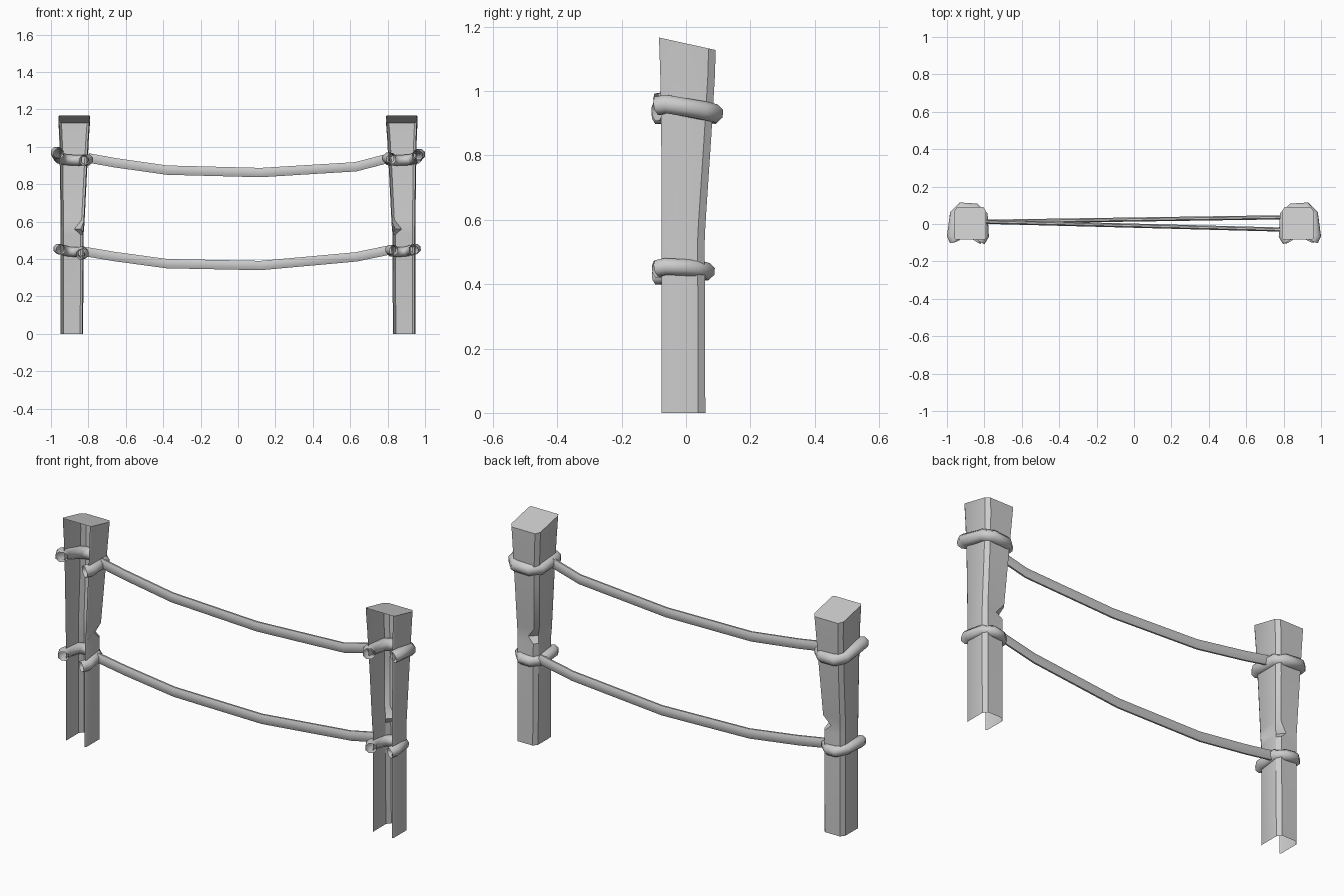
import bpy, bmesh, math
from mathutils import Vector

if "Cube" in bpy.data.objects:
    bpy.data.objects.remove(bpy.data.objects["Cube"])


def finish(name, bm, angle):
    me = bpy.data.meshes.new(name)
    bm.to_mesh(me)
    bm.free()
    ob = bpy.data.objects.new(name, me)
    bpy.context.collection.objects.link(ob)
    bpy.ops.object.select_all(action='DESELECT')
    ob.select_set(True)
    bpy.context.view_layer.objects.active = ob
    bpy.ops.object.shade_smooth_by_angle(angle=math.radians(angle))
    return ob


def skin(bm, rings, closed, flip=False):
    # bridge consecutive rings of vertices
    n = len(rings[0])
    for a, b in zip(rings, rings[1:]):
        for i in range(n if closed else n - 1):
            j = (i + 1) % n
            f = [a[i], a[j], b[j], b[i]]
            bm.faces.new(f[::-1] if flip else f)


def post(name, s):
    # wooden shell: open at the front and bottom, slanted cap, notch on inner back edge
    # levels: z, inner x, outer x, front y, back y, notch depth
    levels = [(0, .828, .948, -.076, .060, 0), (.53, .826, .948, -.076, .058, 0),
              (.56, .823, .948, -.076, .059, .018), (.61, .820, .949, -.076, .062, 0),
              (.85, .808, .952, -.077, .078, 0), (1.05, .797, .956, -.080, .090, 0),
              (1.14, .791, .960, -.084, .092, 0)]
    bm = bmesh.new()
    rings = []
    for k, (z, xi, xo, yf, yb, d) in enumerate(levels):
        prof = [(xo - .006, yf), (xo, yf + .010), (xo, yb - .022), (xo - .016, yb),
                (xi + .016 + d * 2, yb - d * .4), (xi + d, yb - .022 - d),
                (xi, yf + .010), (xi + .006, yf)]
        slope = .22 if k == len(levels) - 1 else 0
        rings.append([bm.verts.new((s * x, y, z + .008 - slope * y if slope else z))
                      for x, y in prof])
    skin(bm, rings, False, s < 0)
    bm.faces.new(rings[-1] if s > 0 else rings[-1][::-1])
    return finish(name, bm, 35)


def rope(name, pts, r_side, r_up, sides=8):
    # sweep an elliptical section along a path
    pts = [Vector(p) for p in pts]
    bm = bmesh.new()
    rings = []
    for i, p in enumerate(pts):
        a = (p - pts[max(i - 1, 0)]).normalized()
        b = (pts[min(i + 1, len(pts) - 1)] - p).normalized()
        t = (a + b).normalized()
        side = t.cross(Vector((0, 0, 1))).normalized()
        up = side.cross(t)
        mitre = 1 / max(t.dot(b if b.length else a), .8)
        ring = []
        for k in range(sides):
            w = 2 * math.pi * (k + .5) / sides
            ring.append(bm.verts.new(p + side * math.cos(w) * r_side * mitre
                                     + up * math.sin(w) * r_up))
        rings.append(ring)
    skin(bm, rings, True)
    bmesh.ops.recalc_face_normals(bm, faces=bm.faces[:])
    return finish(name, bm, 50)


def wrap(name, s, xi, xo, yb, zo, zb, zi, r):
    # horseshoe loop round the sides and back of a post, ends left open in front
    pts = [(xo - .012, -.088, zo - .006), (xo, -.062, zo), (xo - .015, yb - .035, zb + .01),
           (xo - .05, yb, zb), (xi + .045, yb - .004, zb - .003),
           (xi + .006, yb - .04, zb), (xi, -.062, zi), (xi + .018, -.092, zi - .004)]
    rope(name, [(s * x, y, z) for x, y, z in pts], r, r)


# posts
post("left_post", -1)
post("right_post", 1)

# rope loops tied round the posts
wrap("left_upper_loop", -1, .805, .970, .085, .970, .930, .930, .031)
wrap("right_upper_loop", 1, .803, .970, .085, .960, .930, .940, .031)
wrap("left_lower_loop", -1, .825, .960, .062, .455, .440, .428, .028)
wrap("right_lower_loop", 1, .815, .950, .062, .455, .440, .450, .028)

# two sagging flattened ropes between the posts
upper = [(-.80, .940), (-.66, .915), (-.38, .875), (.12, .862), (.63, .893), (.81, .940)]
lower = [(-.82, .440), (-.66, .413), (-.38, .375), (.12, .365), (.63, .411), (.82, .450)]
for name, path, y_end in (("upper_rope", upper, -.03), ("lower_rope", lower, .036)):
    rope(name, [(x, .012 + (y_end - .012) * (x + .8) / 1.6, z) for x, z in path],
         .012, .027, 8)
